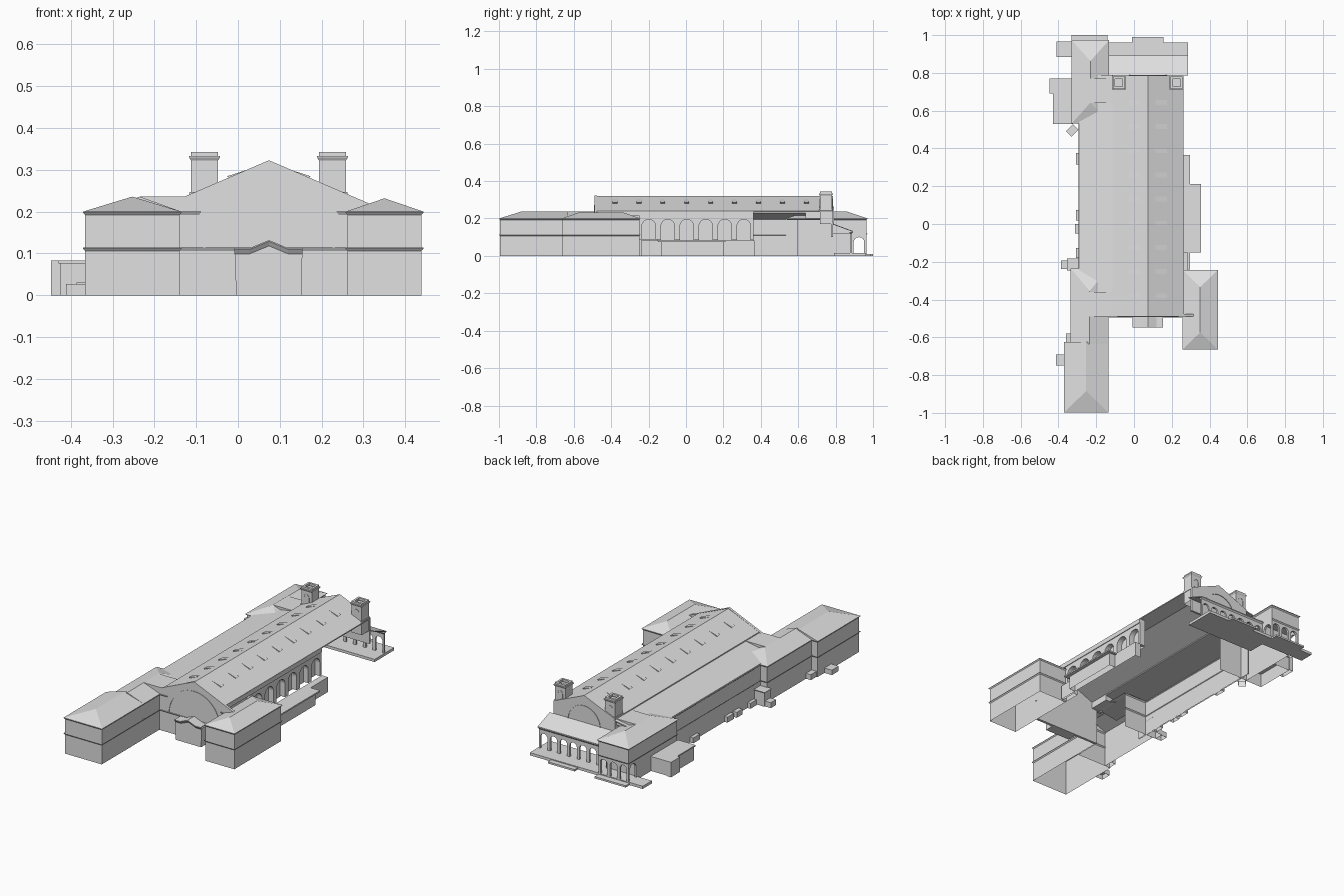
import bpy, bmesh, math

if "Cube" in bpy.data.objects:
    bpy.data.objects.remove(bpy.data.objects["Cube"])

STONE = bpy.data.materials.new("light grey stone")
STONE.diffuse_color = (.75, .75, .75, 1)
STONE.use_nodes = True
STONE.node_tree.nodes["Principled BSDF"].inputs["Base Color"].default_value = STONE.diffuse_color

def make(name, verts, faces):
    me = bpy.data.meshes.new(name)
    me.from_pydata(verts, [], faces)
    bm = bmesh.new()
    bm.from_mesh(me)
    bmesh.ops.recalc_face_normals(bm, faces=bm.faces)
    bm.to_mesh(me)
    bm.free()
    me.materials.append(STONE)
    ob = bpy.data.objects.new(name, me)
    bpy.context.collection.objects.link(ob)
    return ob

def box(name, x0, x1, y0, y1, z0, z1, top=True, bottom=False, skip=(), flare=0.0):
    """Open or closed box; skip drops sides 0 front, 1 right, 2 back, 3 left; flare widens the top."""
    v = [(x, y, z) for z, e in ((z0, 0), (z1, flare)) for x, y in
         ((x0 - e, y0 - e), (x1 + e, y0 - e), (x1 + e, y1 + e), (x0 - e, y1 + e))]
    f = [(0, 1, 5, 4), (1, 2, 6, 5), (2, 3, 7, 6), (3, 0, 4, 7)]
    f = [q for i, q in enumerate(f) if i not in skip]
    if top:
        f.append((4, 5, 6, 7))
    if bottom:
        f.append((3, 2, 1, 0))
    return make(name, v, f)

def prism(name, pts, axis, a, b):
    """Extrude a profile (x,z along y) or (y,z along x)."""
    n = len(pts)
    put = (lambda p, t: (p[0], t, p[1])) if axis == 'y' else (lambda p, t: (t, p[0], p[1]))
    v = [put(p, a) for p in pts] + [put(p, b) for p in pts]
    f = [tuple(range(n)), tuple(range(2 * n - 1, n - 1, -1))]
    f += [(i, (i + 1) % n, n + (i + 1) % n, n + i) for i in range(n)]
    return make(name, v, f)

def arc(c, z, r, n=12):
    return [(c - r * math.cos(math.pi * i / n), z + r * math.sin(math.pi * i / n)) for i in range(n + 1)]

def arcade(name, axis, s0, s1, count, z0, z1, a, b, fill=0.72, gap=0.02):
    """Row of open arched bays between s0 and s1."""
    w = (s1 - s0) / count
    r = min(w * fill / 2, (z1 - z0) * 0.75)
    for i in range(count):
        l, c = s0 + i * w, s0 + (i + .5) * w
        pts = [(l, z0), (c - r, z0)] + arc(c, z1 - gap - r, r) + [(c + r, z0), (l + w, z0), (l + w, z1), (l, z1)]
        prism(name, pts, axis, a, b)

def hip(name, x0, x1, y0, y1, ze, zr, f, k):
    """Hip roof; f and k are the front and back hip depths."""
    xr = (x0 + x1) / 2
    v = [(x0, y0, ze), (x1, y0, ze), (x1, y1, ze), (x0, y1, ze), (xr, y0 + f, zr), (xr, y1 - k, zr)]
    make(name, v, [(0, 1, 4), (1, 2, 5, 4), (2, 3, 5), (3, 0, 4, 5)])

def band(name, x0, x1, y0, y1, z0, z1, skip=()):
    """Moulding that leans outward with a small lip above."""
    box(name, x0, x1, y0, y1, z0, z1 - .002, top=False, skip=skip, flare=.005)
    box(name + "_lip", x0 - .005, x1 + .005, y0 - .005, y1 + .005, z1 - .002, z1, top=False, skip=skip)

def wing(name, x0, x1, y0, y1, f, k, zr=0.236, skip=()):
    box(name + "_walls", x0, x1, y0, y1, 0, 0.2, top=False, skip=skip)
    band(name + "_belt", x0, x1, y0, y1, 0.106, 0.114, skip=skip)
    band(name + "_cornice", x0, x1, y0, y1, 0.192, 0.2, skip=skip)
    hip(name + "_roof", x0 - .005, x1 + .005, y0 - .005, y1 + .005, 0.2, zr, f, k)

# front wings
wing("left_front_wing", -.366, -.14, -.994, -.63, .115, .0)
wing("left_rear_wing", -.33, -.14, -.63, -.24, .0, .12, skip=(0, 1))
box("left_rear_wing_inner_wall", -.146, -.14, -.63, -.476, 0, .2)
band("left_rear_wing_inner_belt", -.146, -.14, -.63, -.48, .106, .114)
band("left_rear_wing_inner_cornice", -.146, -.14, -.63, -.48, .192, .2)
wing("right_wing", .262, .439, -.659, -.249, .09, .09, .232)
prism("left_wing_link_roof", [(-.235, .236), (-.11, .236), (-.11, .2), (-.15, .2)], 'y', -.49, -.36)

# main hall roofs, walls and gables
CX, APEX, S = .074, .321, .423
def slope(x):
    return APEX - S * abs(x - CX)
for xe in (-.115, .263):
    z = slope(xe)
    prism("hall_roof", [(CX, APEX), (xe, z), (xe, z - .006), (CX, APEX - .006)], 'y', -.48, .785)
prism("aisle_roof", [(-.11, .235), (-.29, .203), (-.29, .198), (-.11, .229)], 'y', -.49, .79)
box("aisle_wall", -.288, -.282, -.3, .6, 0, .2)
band("aisle_belt", -.288, -.284, -.24, .53, .106, .113)
band("aisle_cornice", -.288, -.284, -.24, .53, .192, .199)
prism("front_gable", [(-.14, 0), (.262, 0), (.262, .2), (.32, .2), (.32, slope(.32)), (CX, APEX + .002),
                      (-.18, slope(-.18)), (-.18, .2), (-.14, .2)], 'y', -.49, -.476)
prism("back_gable", [(-.115, .1), (.263, .1), (.263, .241), (CX, APEX), (-.115, .241)], 'y', .775, .787)
prism("front_great_arch", arc(CX, .113, .158, 24) + arc(CX, .113, .152, 24)[::-1], 'y', -.493, -.489)
prism("back_great_arch", arc(CX, .165, .1, 20) + arc(CX, .165, .097, 20)[::-1], 'y', .786, .79)
box("front_belt", -.14, .262, -.49, -.488, .106, .114, top=True, flare=.005)
for a, b in ((-.14, -.093), (.241, .262)):
    box("front_cornice_return", a, b, -.49, -.488, .192, .2, flare=.005)

# front entrance vestibule with a low peaked top
def crown(d):
    return [(-.008, .103 + d), (.028, .103 + d), (CX, .122 + d), (.12, .103 + d), (.154, .103 + d)]
prism("vestibule", [(-.004, 0)] + crown(0) + [(.152, 0)], 'y', -.54, -.488)
lo, hi = crown(-.004), crown(.007)
make("vestibule_moulding", [(x, -.54, z) for x, z in lo] + [(x, -.548, z) for x, z in hi],
     [(i, i + 1, i + 6, i + 5) for i in range(4)])
prism("vestibule_roof", crown(.01) + crown(.007)[::-1], 'y', -.548, -.488)

# small wedge vents on both roof slopes
for i in range(9):
    y = -.38 + i * .128
    for s in (-1, 1):
        def at(d, h):
            return (CX + s * d, slope(CX + s * d) + h)
        prism("roof_vent", [at(.04, 0), at(.1, .006), at(.095, 0)], 'y', y - .013, y + .013)

# right hall wall with arched niches, open beyond it
box("right_wall_backing", .226, .23, -.49, .36, .08, .24)
arcade("right_wall_arches", 'x', -.25, .36, 6, .085, .215, .23, .26)
box("right_eave", .228, .264, -.49, .36, .215, .239, bottom=True)
box("right_low_aisle", .26, .297, -.24, .365, 0, .082, skip=(3,))
box("right_platform_room", .297, .335, -.13, .2, 0, .074, skip=(3,))
box("right_platform_canopy", .297, .355, -.15, .212, .074, .082, bottom=True)
box("right_corner_room", .262, .287, -.25, -.15, 0, .09)

# pair of back towers with hollow tops
for x in (-.08, .226):
    y = .748
    def ring(name, h, z0, z1, t=.012):
        box(name, x - h, x + h, y - h, y - h + t, z0, z1, bottom=True)
        box(name, x - h, x + h, y + h - t, y + h, z0, z1, bottom=True)
        box(name, x - h, x - h + t, y - h + t, y + h - t, z0, z1, bottom=True)
        box(name, x + h - t, x + h, y - h + t, y + h - t, z0, z1, bottom=True)
    box("tower_shaft", x - .032, x + .032, y - .032, y + .032, .17, .322)
    ring("tower_base_band", .036, .24, .247)
    box("tower_cornice", x - .032, x + .032, y - .032, y + .032, .322, .33, top=False, flare=.005)
    ring("tower_cornice_cap", .037, .33, .333, .017)
    ring("tower_parapet", .032, .333, .343)
    for s in (-1, 1):
        a = arc(x, .29, .016, 8) + [(x + .016, .255), (x + .012, .255)] + arc(x, .29, .012, 8)[::-1] \
            + [(x - .012, .255), (x - .016, .255)]
        prism("tower_arch", a, 'y', y + s * .032 - .002, y + s * .032 + .002)

# back lean-to with arcaded wall standing on a wide step
prism("back_lean_to_roof", [(.787, .172), (.893, .133), (.893, .128), (.787, .167)], 'x', -.14, .285)
arcade("back_wall_arch", 'y', -.14, .28, 7, .015, .12, .878, .888)
band("back_wall_cornice", -.14, .28, .878, .888, .12, .129)
box("back_step", -.14, .285, .79, .962, 0, .015, bottom=True)
box("corner_step", -.41, -.14, .885, .965, 0, .015, bottom=True)
box("centre_step", -.01, .155, .962, .99, 0, .01, bottom=True)
box("left_step", -.33, -.14, .965, 1.0, 0, .01, bottom=True)

# back left block standing on its own arches
box("corner_block_lower", -.322, -.14, .54, .885, 0, .12, top=False, skip=(1,))
box("corner_block_upper", -.322, -.14, .54, .965, .12, .2, top=False, skip=(1,))
box("corner_block_inner_wall", -.144, -.14, .787, .965, .12, .2)
box("corner_soffit", -.322, -.14, .885, .965, .118, .121, bottom=True)
band("corner_belt", -.322, -.14, .54, .965, .113, .121, skip=(1,))
band("corner_cornice", -.322, -.14, .54, .965, .192, .2, skip=(0,))
hip("corner_roof", -.33, -.132, .532, .973, .2, .236, .11, .11)
prism("corner_link_roof", [(-.235, .236), (-.11, .236), (-.11, .2), (-.15, .2)], 'y', .64, .77)
arcade("corner_arch", 'y', -.322, -.14, 3, .015, .12, .953, .965)
for a in (-.322, -.151):
    arcade("corner_side_arch", 'x', .885, .965, 1, .015, .12, a, a + .011)

# low annexes along the left side
box("corner_annex", -.425, -.322, .535, .765, 0, .076)
box("corner_annex_roof", -.43, -.322, .53, .77, .076, .083, bottom=True)
box("corner_annex_porch", -.447, -.425, .69, .77, 0, .083)
for x0, x1, y0, y1, h in ((-.307, -.285, .315, .375, .03), (-.307, -.285, .018, .075, .03),
                          (-.312, -.285, -.05, 0, .03), (-.307, -.285, -.18, -.127, .03),
                          (-.35, -.285, -.24, -.187, .075), (-.386, -.35, -.238, -.192, .03),
                          (-.36, -.33, -.63, -.58, .03), (-.412, -.366, -.75, -.69, .027)):
    box("side_entry", x0, x1, y0, y1, 0, h)
box("side_entry_roof", -.35, -.285, -.24, -.187, .073, .081, flare=.005)
kiosk = box("angled_entry", -.027, .027, -.02, .02, 0, .04)
kiosk.location = (-.327, .495, 0)
kiosk.rotation_euler.z = math.radians(45)
